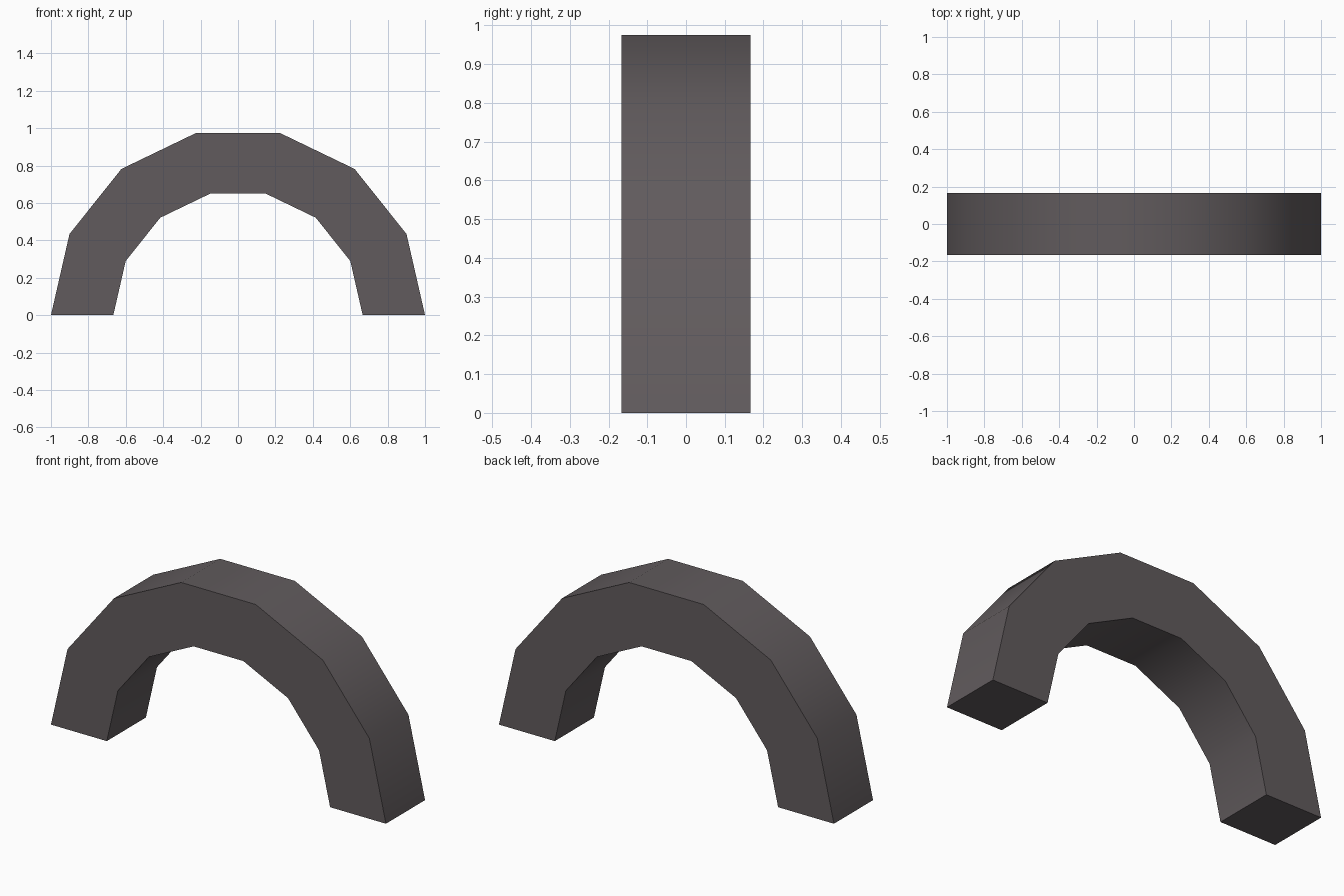
import bpy, bmesh, math

if "Cube" in bpy.data.objects:
    bpy.data.objects.remove(bpy.data.objects["Cube"])

SEGMENTS = 7
OUTER, INNER, HALF_DEPTH = 1.0, 2 / 3, 1 / 6

# Single dark stone colour
stone = bpy.data.materials.new("dark warm grey")
stone.diffuse_color = (0.12, 0.105, 0.11, 1)
stone.use_nodes = True
stone.node_tree.nodes["Principled BSDF"].inputs["Base Color"].default_value = stone.diffuse_color

# Arch: a square section swept through half a turn in seven steps
bm = bmesh.new()
section = [(OUTER, -HALF_DEPTH), (OUTER, HALF_DEPTH),
           (INNER, HALF_DEPTH), (INNER, -HALF_DEPTH)]
rings = []
for i in range(SEGMENTS + 1):
    a = math.pi * i / SEGMENTS
    rings.append([bm.verts.new((r * math.cos(a), y, r * math.sin(a)))
                  for r, y in section])
for a, b in zip(rings, rings[1:]):
    for k in range(4):
        n = (k + 1) % 4
        bm.faces.new((a[k], a[n], b[n], b[k]))

# Feet
bm.faces.new(rings[0])
bm.faces.new(rings[-1])
bmesh.ops.recalc_face_normals(bm, faces=bm.faces)

mesh = bpy.data.meshes.new("arch")
bm.to_mesh(mesh)
bm.free()
mesh.materials.append(stone)
arch = bpy.data.objects.new("arch", mesh)
bpy.context.collection.objects.link(arch)

# Smooth along the curve, crisp at the square edges
bpy.context.view_layer.objects.active = arch
arch.select_set(True)
bpy.ops.object.shade_smooth_by_angle(angle=math.radians(30))
